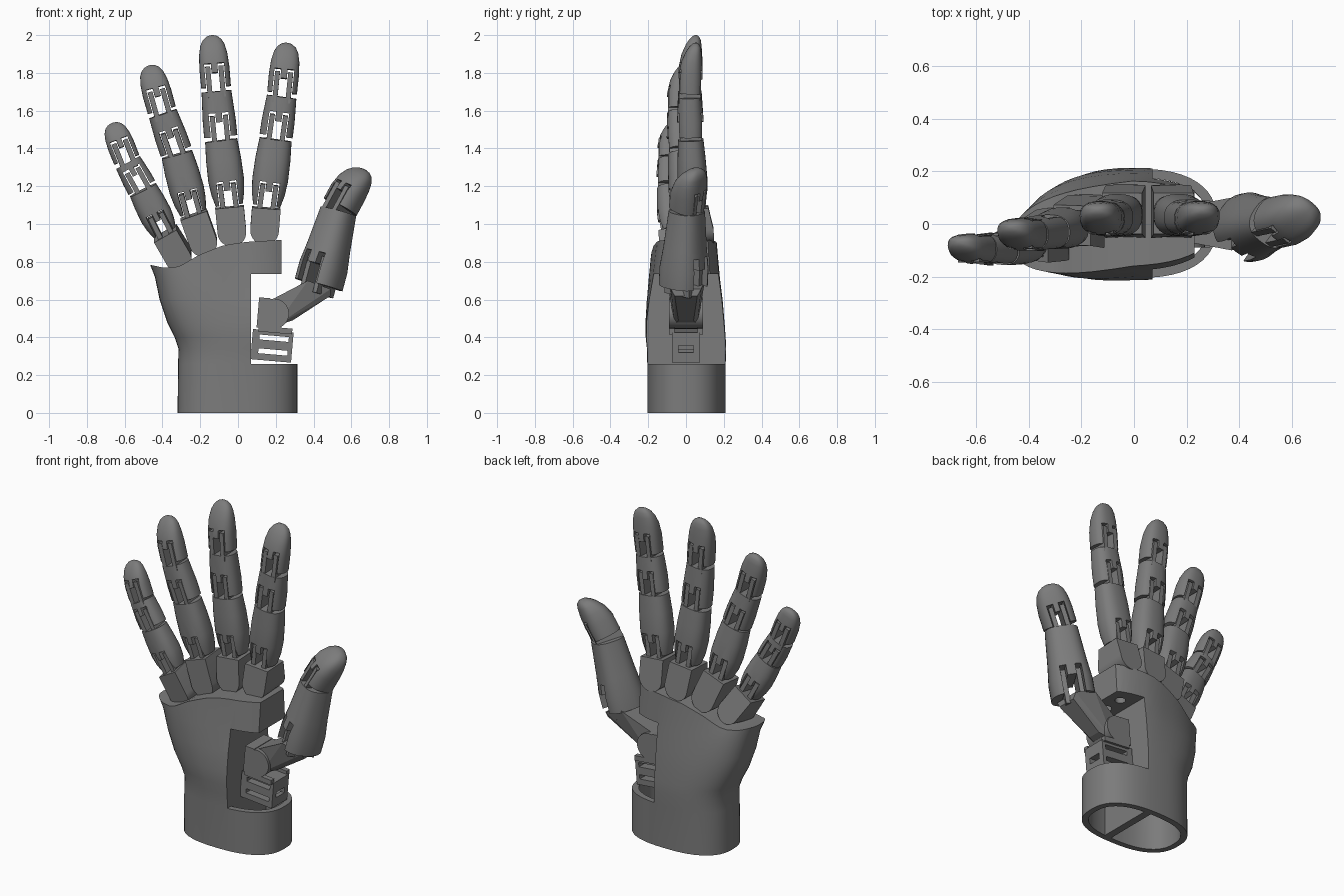
import bpy, bmesh, math
from mathutils import Vector, Matrix

if "Cube" in bpy.data.objects:
    bpy.data.objects.remove(bpy.data.objects["Cube"], do_unlink=True)

grey = bpy.data.materials.new("mid_grey")
grey.use_nodes = True
grey.diffuse_color = (0.2, 0.2, 0.2, 1)
grey.node_tree.nodes["Principled BSDF"].inputs["Base Color"].default_value = (0.2, 0.2, 0.2, 1)


# ---- helpers ----
def finish(name, bm, M=Matrix()):
    bmesh.ops.recalc_face_normals(bm, faces=bm.faces)
    bm.transform(M)
    me = bpy.data.meshes.new(name)
    bm.to_mesh(me)
    bm.free()
    me.materials.append(grey)
    ob = bpy.data.objects.new(name, me)
    bpy.context.collection.objects.link(ob)
    return ob


def select(ob):
    bpy.ops.object.select_all(action='DESELECT')
    ob.select_set(True)
    bpy.context.view_layer.objects.active = ob


def smooth(ob):
    select(ob)
    bpy.ops.object.shade_smooth_by_angle(angle=math.radians(35))


def cut(ob, *cutters):
    for c in cutters:
        select(ob)
        mod = ob.modifiers.new("cut", 'BOOLEAN')
        mod.object, mod.operation, mod.solver = c, 'DIFFERENCE', 'EXACT'
        bpy.ops.object.modifier_apply(modifier=mod.name)
    for c in cutters:
        bpy.data.objects.remove(c, do_unlink=True)


def boxes(name, spans, M=Matrix()):
    bm = bmesh.new()
    for lo, hi in spans:
        lo, hi = Vector(lo), Vector(hi)
        S = Matrix.Diagonal((*(hi - lo), 1))
        bmesh.ops.create_cube(bm, size=1, matrix=Matrix.Translation((lo + hi) / 2) @ S)
    return finish(name, bm, M)


def hull(name, pts):
    bm = bmesh.new()
    for p in pts:
        bm.verts.new(p)
    bmesh.ops.convex_hull(bm, input=bm.verts)
    return finish(name, bm)


def cylinder(name, r, depth, M):
    bm = bmesh.new()
    bmesh.ops.create_cone(bm, cap_ends=True, segments=24, radius1=r, radius2=r, depth=depth, matrix=M)
    return finish(name, bm)


def oval(n=32, p=2.5):
    pts = []
    for i in range(n):
        a = math.tau * i / n
        c, s = math.cos(a), math.sin(a)
        pts.append((math.copysign(abs(c) ** (2 / p), c), math.copysign(abs(s) ** (2 / p), s)))
    return pts


def loft(name, rings, M=Matrix()):
    bm = bmesh.new()
    vs = [[bm.verts.new(p) for p in r] for r in rings]
    n = len(vs[0])
    for a, b in zip(vs, vs[1:]):
        for i in range(n):
            bm.faces.new((a[i], a[(i + 1) % n], b[(i + 1) % n], b[i]))
    for r in (vs[0], vs[-1]):          # caps in strips from front to back
        for i in range(n // 2):
            f = [r[i], r[i + 1], r[n - i - 1], r[(n - i) % n]]
            bm.faces.new(list(dict.fromkeys(f)))
    return finish(name, bm, M)


def frame(a, b, twist=0):
    z = (b - a).normalized()
    x = (Vector((1, 0, 0)) - z * z.x).normalized()
    R = Matrix((x, z.cross(x), z)).transposed().to_4x4()
    return Matrix.Translation(a) @ R @ Matrix.Rotation(math.radians(twist), 4, 'Z')


# ---- palm and cuff ----
TOP = [(-0.47, 0.785), (-0.4, 0.77), (-0.32, 0.77), (-0.2, 0.84), (-0.07, 0.89), (0.04, 0.905), (0.4, 0.925)]


def top_z(x):
    for (x0, z0), (x1, z1) in zip(TOP, TOP[1:]):
        if x <= x1:
            return z0 + (z1 - z0) * (x - x0) / (x1 - x0)
    return TOP[-1][1]


# height, side limits, front and back limits, sideways lean
PALM = [(0, -0.32, 0.315, -0.205, 0.21, 0), (0.26, -0.317, 0.315, -0.205, 0.21, 0),
        (0.34, -0.315, 0.315, -0.207, 0.213, 0), (0.4, -0.335, 0.315, -0.213, 0.21, 0.01),
        (0.48, -0.375, 0.315, -0.213, 0.205, 0.03), (0.6, -0.415, 0.31, -0.2, 0.195, 0.07),
        (0.72, -0.44, 0.305, -0.18, 0.18, 0.11), (None, -0.465, 0.3, -0.16, 0.165, 0.14)]


def palm_ring(row, inset=0):
    z, x0, x1, y0, y1, lean = row
    out = []
    for c, s in oval(48):
        x = (x0 + x1) / 2 + c * ((x1 - x0) / 2 - inset)
        y = (y0 + y1) / 2 + s * ((y1 - y0) / 2 - inset) + lean * min(x, 0)
        out.append((x, y, top_z(x) if z is None else z))
    return out


palm = loft("palm", [palm_ring(r) for r in PALM])
inside = [(-0.05, *PALM[0][1:])] + PALM[1:-1]
cavity = loft("palm_cavity", [palm_ring(r, 0.035) for r in inside])
cut(cavity, boxes("keep_wall", [((0.025, -1, -1), (1, 1, 1))]))
cuff_cavity = loft("cuff_cavity", [palm_ring(r, 0.035) for r in inside[:3]])
cut(cuff_cavity, boxes("keep_wall", [((-1, -1, -1), (0.07, 1, 1))]))
opening = boxes("thumb_opening", [((0.07, -1, 0.26), (1, 1, 0.735))])
side = boxes("side_trim", [((0.23, -1, 0.26), (1, 1, 1.2))])
holes = [cylinder("tendon_hole", 0.03, 0.12, Matrix.Translation((0.15, y, 0.74))) for y in (-0.06, 0.06)]
cut(palm, cavity, cuff_cavity, opening, side, *holes)
smooth(palm)

# ---- finger segments: fraction of length, width, depth, backward shift ----
PROXIMAL = [(0.03, 0.76, 0.85, 0), (0.2, 0.92, 1, 0), (0.4, 1, 1.05, 0), (0.7, 0.98, 0.98, 0), (0.98, 0.9, 0.88, 0)]
MIDDLE = [(0.05, 0.93, 0.9, 0), (0.4, 0.92, 0.92, 0), (0.97, 0.83, 0.82, 0)]
TIP = [(0.05, 0.83, 0.86, 0), (0.4, 0.84, 0.84, 0), (0.65, 0.79, 0.72, 0.03), (0.82, 0.68, 0.55, 0.08),
       (0.92, 0.52, 0.4, 0.12), (0.98, 0.3, 0.22, 0.14), (1, 0.1, 0.08, 0.15)]


def segment(name, a, b, w, d, profile, twist=0, k=1):
    L, M = (b - a).length, frame(a, b, twist)
    rings = [[(c * w * pw / 2, s * d * pd / 2 + sh * d, t * L) for c, s in oval()]
             for t, pw, pd, sh in profile]
    ob = loft(name, rings, M)
    # hinge window with two slits, then the prongs inside it
    q = 0.035 * k
    cut(ob, boxes("window", [((-q, -1, -0.1), (q, 1, 0.09 * k))], M),
        *[boxes("slit", [((s * q - 0.018, -1, -0.1), (s * q + 0.018, 1, 0.14 * k))], M) for s in (-1, 1)])
    smooth(ob)
    boxes(name + "_prongs", [((s * q - 0.013, -d * 0.38, -0.04), (s * q + 0.013, d * 0.38, 0.125 * k))
                             for s in (-1, 1)], M)


def root(name, a, b, w, depth):
    L, r = (b - a).length, w / 2
    arc = [(r * math.cos(t), r - r * math.sin(t)) for t in [math.pi * i / 14 for i in range(15)]]
    bm = bmesh.new()
    f = bm.faces.new([bm.verts.new((x, -depth / 2, z)) for x, z in arc + [(-r, L), (r, L)]])
    ext = bmesh.ops.extrude_face_region(bm, geom=[f])["geom"]
    bmesh.ops.translate(bm, vec=(0, depth, 0), verts=[v for v in ext if isinstance(v, bmesh.types.BMVert)])
    for v in bm.verts:                 # narrow towards the hinge
        if v.co.z > L * 0.95:
            v.co.y *= 0.78
    smooth(finish(name, bm, frame(a, b)))


FINGERS = {
    "index": (0.19, [(0.135, 0.05, 0.895), (0.15, 0.04, 1.085), (0.2, 0.025, 1.455), (0.232, 0.02, 1.68), (0.26, 0.03, 1.96)]),
    "middle": (0.19, [(-0.025, 0.05, 0.885), (-0.045, 0.04, 1.09), (-0.09, 0.025, 1.45), (-0.115, 0.02, 1.71), (-0.14, 0.03, 2)]),
    "ring": (0.185, [(-0.16, 0.015, 0.84), (-0.235, -0.005, 1.05), (-0.325, -0.03, 1.375), (-0.4, -0.04, 1.59), (-0.47, -0.035, 1.84)]),
    "little": (0.172, [(-0.28, -0.03, 0.775), (-0.385, -0.07, 0.95), (-0.505, -0.095, 1.185), (-0.585, -0.095, 1.33), (-0.667, -0.09, 1.535)]),
}
for finger, (w, pts) in FINGERS.items():
    p = [Vector(v) for v in pts]
    root(finger + "_root", p[0], p[1], w * 0.8, w * 1.05)
    for i, (part, prof) in enumerate([("proximal", PROXIMAL), ("middle", MIDDLE), ("tip", TIP)]):
        segment(f"{finger}_{part}", p[i + 1], p[i + 2], w, w * 0.8, prof, k=w / 0.19)

# ---- thumb ----
t0, t1, t2 = Vector((0.425, -0.015, 0.67)), Vector((0.535, 0.005, 1.08)), Vector((0.655, 0.03, 1.3))
THUMB = [(0.02, 1.15, 1.15, 0), (0.25, 1.15, 1.15, 0), (0.5, 1.03, 1.02, 0), (0.97, 0.86, 0.85, 0)]
segment("thumb_proximal", t0, t1, 0.215, 0.21, THUMB, -35, 1.25)
segment("thumb_tip", t1, t2, 0.23, 0.205, TIP, -35, 0.95)

# thumb arm, knuckle and side plate
hull("thumb_arm", [(x, s * y, z) for s in (-1, 1) for x, y, z in
                   [(0.16, 0.06, 0.59), (0.2, 0.06, 0.46), (0.29, 0.04, 0.49), (0.37, 0.1, 0.7),
                    (0.49, 0.08, 0.655), (0.49, 0.06, 0.62)]])
turn = Matrix.Rotation(math.pi / 2, 4, 'X')
smooth(cylinder("thumb_knuckle", 0.08, 0.18, Matrix.Translation((0.19, 0, 0.525)) @ turn))
tilt = Matrix.Translation((0.18, 0, 0.355)) @ Matrix.Rotation(math.radians(5), 4, 'Y')
boxes("thumb_side_plate", [((-0.09, -0.09, 0.09), (-0.03, 0.09, 0.25))], tilt)
boxes("thumb_cheeks", [((-0.08, s * 0.075 - 0.015, 0.07), (0.1, s * 0.075 + 0.015, 0.1)) for s in (-1, 1)], tilt)

# slotted hinge block
hinge = boxes("thumb_hinge", [((-0.108, -0.075, -0.08), (0.108, 0.075, 0.08))], tilt)
cut(hinge, *[boxes("slot", [((-0.07, -1, z), (0.085, 1, z + 0.026))], tilt) for z in (-0.045, 0.028)],
    boxes("end_slot", [((0.05, -0.04, -0.025), (0.2, 0.04, 0.01))], tilt))
